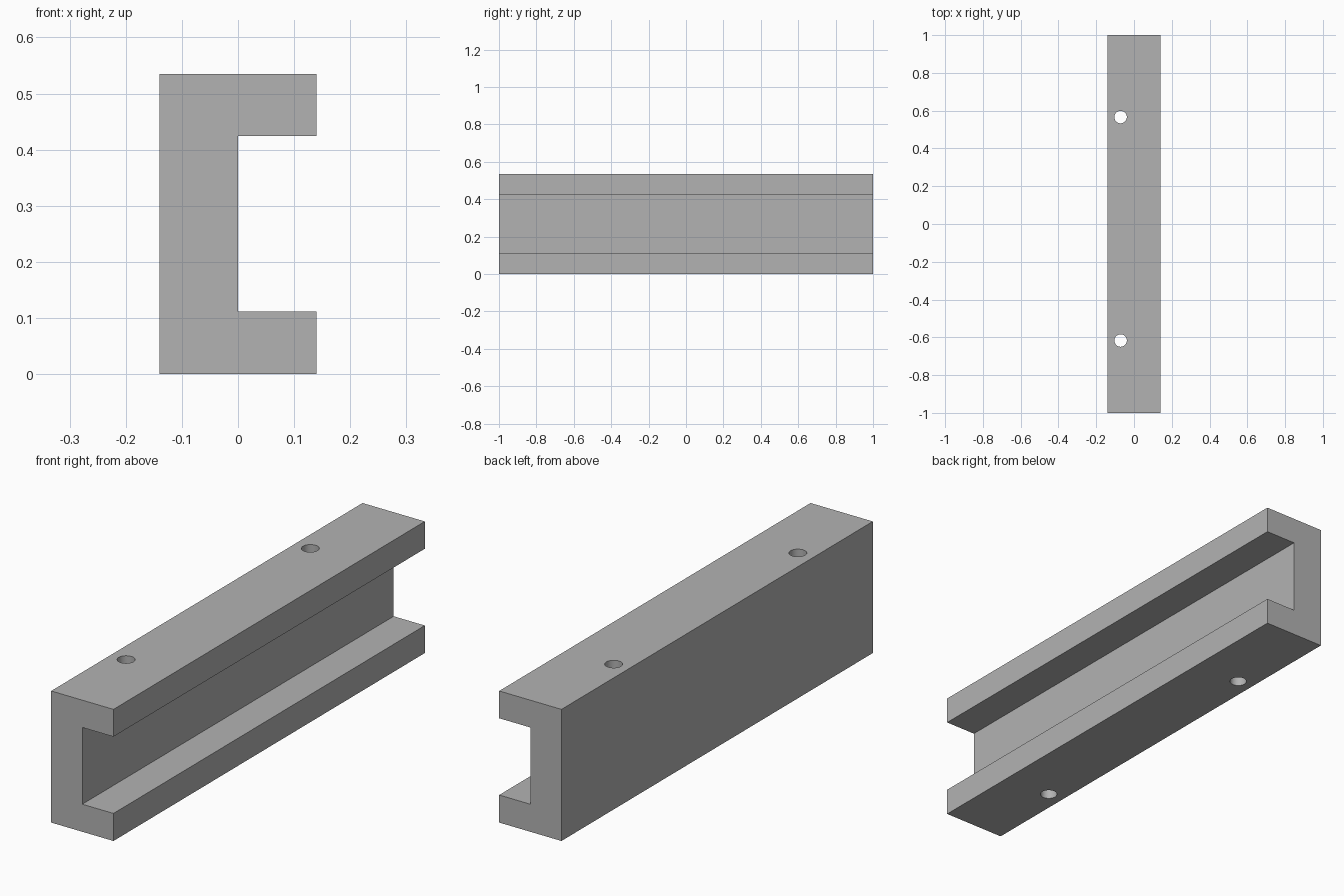
import bpy
import bmesh

cube = bpy.data.objects.get("Cube")
if cube:
    bpy.data.objects.remove(cube, do_unlink=True)

HALF_WIDTH, HALF_LENGTH, HEIGHT = 0.14, 1.0, 0.535
FLANGE_BOTTOM, FLANGE_TOP = 0.112, 0.424
HOLE_X, HOLE_RADIUS = -0.071, 0.033

# Plain grey material
grey = bpy.data.materials.new("plain_grey")
grey.use_nodes = True
colour = (0.45, 0.45, 0.45, 1.0)
grey.diffuse_color = colour
grey.node_tree.nodes["Principled BSDF"].inputs["Base Color"].default_value = colour

# Channel: C-shaped profile extruded along its length
profile = [
    (-HALF_WIDTH, 0), (HALF_WIDTH, 0),
    (HALF_WIDTH, FLANGE_BOTTOM), (0, FLANGE_BOTTOM),
    (0, FLANGE_TOP), (HALF_WIDTH, FLANGE_TOP),
    (HALF_WIDTH, HEIGHT), (-HALF_WIDTH, HEIGHT),
]
bm = bmesh.new()
end = bm.faces.new([bm.verts.new((x, -HALF_LENGTH, z)) for x, z in profile])
extruded = bmesh.ops.extrude_face_region(bm, geom=[end], use_keep_orig=True)
moved = [v for v in extruded["geom"] if isinstance(v, bmesh.types.BMVert)]
bmesh.ops.translate(bm, vec=(0, 2 * HALF_LENGTH, 0), verts=moved)
bmesh.ops.recalc_face_normals(bm, faces=bm.faces)
mesh = bpy.data.meshes.new("channel_rail")
bm.to_mesh(mesh)
bm.free()
mesh.materials.append(grey)
rail = bpy.data.objects.new("channel_rail", mesh)
bpy.context.collection.objects.link(rail)


# Vertical bolt holes through the web
def drill(y):
    bpy.ops.mesh.primitive_cylinder_add(
        vertices=48, radius=HOLE_RADIUS, depth=2 * HEIGHT,
        location=(HOLE_X, y, HEIGHT / 2))
    cutter = bpy.context.object
    cutter.name = "hole_cutter"
    cutter.hide_render = True
    cutter.data.materials.append(grey)
    cut = rail.modifiers.new("bolt_hole", "BOOLEAN")
    cut.operation = "DIFFERENCE"
    cut.solver = "EXACT"
    cut.object = cutter
    bpy.ops.object.select_all(action="DESELECT")
    bpy.context.view_layer.objects.active = rail
    rail.select_set(True)
    bpy.ops.object.modifier_apply(modifier=cut.name)
    bpy.data.objects.remove(cutter, do_unlink=True)


for hole_y in (0.566, -0.617):
    drill(hole_y)

# Smooth hole walls, sharp rail edges
bpy.ops.object.shade_smooth_by_angle()
